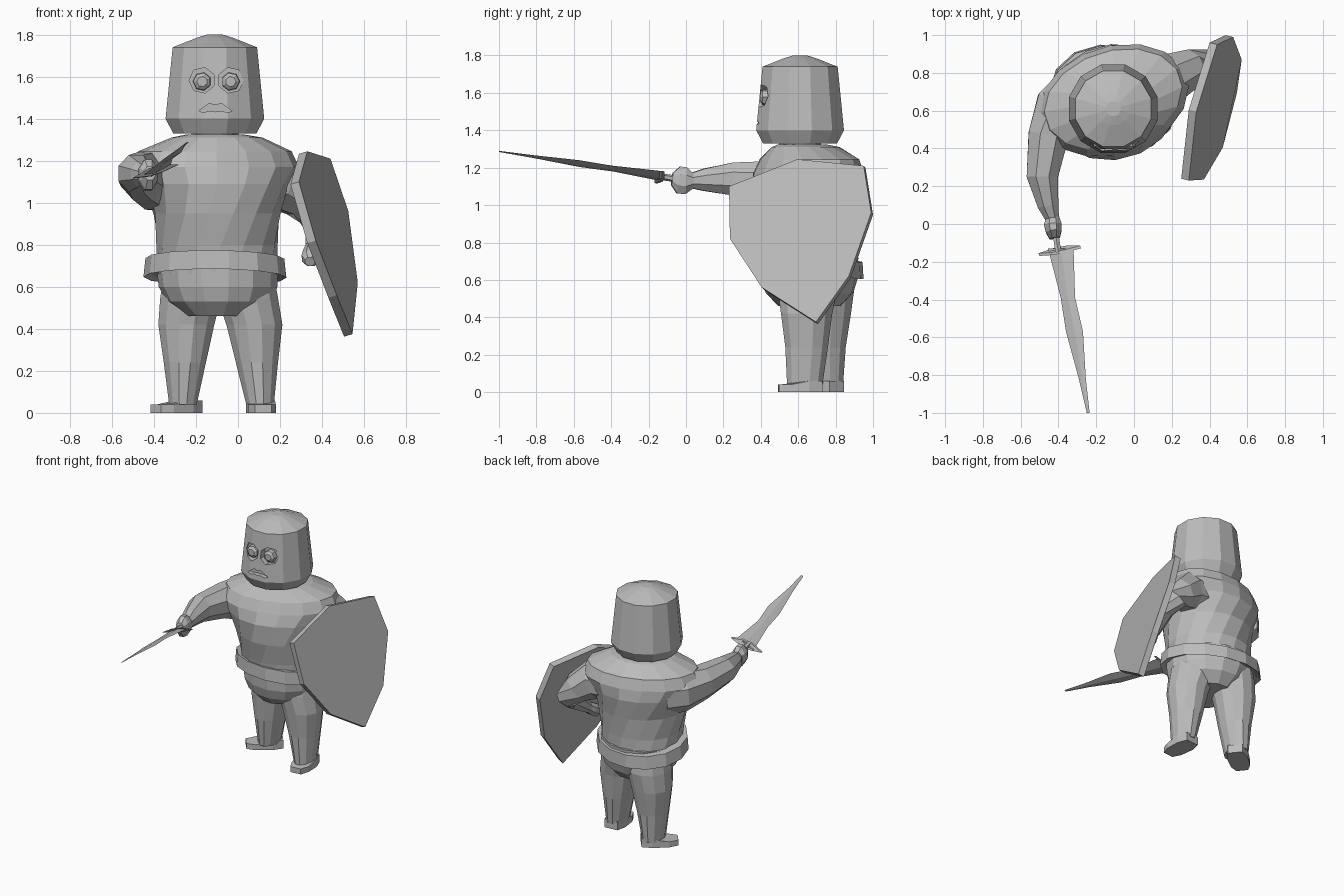
import bpy, bmesh, math
from mathutils import Vector

cube = bpy.data.objects.get("Cube")
if cube:
    bpy.data.objects.remove(cube)

grey = bpy.data.materials.new("plain grey")
grey.use_nodes = True
GREY = (0.5, 0.5, 0.5, 1)
grey.diffuse_color = GREY
grey.node_tree.nodes["Principled BSDF"].inputs["Base Color"].default_value = GREY


def skin(name, loops):
    """Bridge a row of equal point loops and cap both ends."""
    bm = bmesh.new()
    rows = [[bm.verts.new(p) for p in loop] for loop in loops]
    n = len(rows[0])
    for a, b in zip(rows, rows[1:]):
        for i in range(n):
            j = (i + 1) % n
            bm.faces.new((a[i], a[j], b[j], b[i]))
    bm.faces.new(rows[0][::-1])
    bm.faces.new(rows[-1])
    bmesh.ops.recalc_face_normals(bm, faces=bm.faces)
    mesh = bpy.data.meshes.new(name)
    bm.to_mesh(mesh)
    bm.free()
    mesh.materials.append(grey)
    obj = bpy.data.objects.new(name, mesh)
    bpy.context.collection.objects.link(obj)
    return obj


def ellipse(center, u, v, n):
    steps = [math.tau * (i + 0.5) / n for i in range(n)]
    return [Vector(center) + u * math.cos(t) + v * math.sin(t) for t in steps]


def column(name, rings, n=12):
    """Level rings: x, y, z, half width, half depth, turn in degrees."""
    loops = []
    for x, y, z, rx, ry, turn in rings:
        t = math.radians(turn)
        u = Vector((math.cos(t), math.sin(t), 0))
        v = Vector((-u.y, u.x, 0))
        loops.append(ellipse((x, y, z), u * rx, v * ry, n))
    return skin(name, loops)


def limb(name, path, n=8):
    """Rings square to a path: x, y, z, sideways radius, upright radius."""
    pts = [Vector(p[:3]) for p in path]
    loops = []
    for i, p in enumerate(path):
        d = pts[min(i + 1, len(pts) - 1)] - pts[max(i - 1, 0)]
        u = d.cross(Vector((0, 0, 1))).normalized()
        v = u.cross(d).normalized()
        loops.append(ellipse(pts[i], u * p[3], v * p[4], n))
    return skin(name, loops)


def prism(name, points, depth):
    """Extrude a closed outline along a vector."""
    pts = [Vector(p) for p in points]
    return skin(name, [pts, [p + Vector(depth) for p in pts]])


# Torso, twisted from the hips up to the shoulders
column("torso", [
    (-.10, .66, .66, .29, .25, -17), (-.10, .65, .80, .29, .265, -8),
    (-.10, .64, .95, .305, .29, 4), (-.11, .645, 1.09, .355, .305, 15),
    (-.11, .655, 1.17, .41, .285, 18), (-.11, .66, 1.245, .375, .255, 18),
    (-.10, .64, 1.31, .22, .18, 14), (-.11, .62, 1.325, .14, .13, 0)], 16)
column("hips", [
    (-.09, .66, .46, .15, .17, -17), (-.09, .66, .53, .25, .235, -17),
    (-.095, .66, .60, .285, .255, -17), (-.10, .66, .72, .295, .26, -17)], 14)
column("neck", [(-.11, .61, 1.29, .12, .12, 0), (-.11, .61, 1.38, .11, .11, 0)])

# Belt, riding high on the belly and lower at the back
belt = column("belt", [
    (-.11, .66, .66, .31, .255, -17), (-.11, .66, .645, .345, .285, -17),
    (-.11, .66, .735, .335, .28, -17), (-.11, .66, .735, .28, .23, -17)], 14)
for v in belt.data.vertices:
    v.co.z -= 0.14 * (v.co.y - 0.66) + 0.02 * (v.co.x + 0.11)

# Legs and feet
for side, hip, thigh, knee, ankle, heel, toe in (
        ("right", (-.225, .74), (-.246, .745), (-.253, .74), (-.262, .745),
         (-.24, .775), (-.345, .69)),
        ("left", (.045, .65), (.078, .645), (.09, .645), (.105, .635),
         (.105, .675), (.115, .555))):
    column(side + "_leg", [
        (*ankle, .04, .068, .098, 0), (*knee, .24, .104, .118, 0),
        (*thigh, .42, .138, .142, 0), (*hip, .55, .15, .165, 0),
        (*hip, .66, .13, .15, 0)], 12)
    h, t = Vector((*heel, 0)), Vector((*toe, 0))
    u = (t - h).normalized()
    w = Vector((-u.y, u.x, 0))
    outline = [h + w * .05 - u * .05, h + w * .07 + u * .02, t + w * .065,
               t + w * .04 + u * .06, t - w * .04 + u * .06, t - w * .065,
               h - w * .07 + u * .02, h - w * .05 - u * .05]
    foot = prism(side + "_foot", outline, (0, 0, .06))
    for v in foot.data.vertices:
        if v.co.z > .01 and (v.co - t).dot(u) > -.01:
            v.co.z = .04

# Right arm stretched forward with a fist
limb("right_arm", [
    (-.30, .70, 1.10, .15, .15), (-.385, .61, 1.11, .155, .155),
    (-.455, .46, 1.125, .115, .12), (-.485, .25, 1.14, .09, .095),
    (-.455, .10, 1.135, .06, .065), (-.43, .02, 1.13, .037, .042)])
limb("right_hand", [
    (-.43, .04, 1.13, .037, .042), (-.43, 0, 1.13, .05, .078),
    (-.425, -.04, 1.135, .045, .078), (-.42, -.075, 1.14, .03, .035)])

# Left arm bent at the elbow, forearm forward behind the shield
limb("left_arm", [
    (.10, .75, 1.10, .15, .14), (.21, .78, 1.09, .135, .135),
    (.305, .825, 1.02, .105, .105), (.36, .85, .95, .08, .08),
    (.38, .77, .89, .065, .065), (.36, .63, .79, .042, .042)])
limb("left_hand", [
    (.361, .64, .80, .035, .035), (.353, .59, .763, .045, .045),
    (.345, .54, .735, .045, .045), (.342, .51, .72, .025, .025)])

# Sword: grip, guard and wavy tapering blade
limb("sword_grip", [(-.43, .04, 1.125, .018, .018), (-.40, -.15, 1.155, .018, .018)], 6)
prism("sword_guard", [
    (-.505, -.155, 1.115), (-.42, -.125, 1.125), (-.36, -.115, 1.145),
    (-.285, -.115, 1.18), (-.36, -.135, 1.18), (-.43, -.15, 1.16)], (.004, -.014, .003))
blade = []
for y, left, right, z in ((-.13, -.455, -.32, 1.155), (-.39, -.388, -.312, 1.195),
                          (-.57, -.36, -.27, 1.222), (-.82, -.292, -.255, 1.26),
                          (-1, -.25, -.235, 1.287)):
    mid, roll = (left + right) / 2, (right - left) * .2
    thick = (right - left) * .08
    blade.append([(left, y, z - roll), (mid, y, z - thick),
                  (right, y, z + roll), (mid, y, z + thick)])
skin("sword_blade", blade)

# Shield, a tilted eight-sided slab
prism("shield", [
    (.29, .23, 1.10), (.33, .595, 1.245), (.44, .95, 1.21), (.525, .99, .96),
    (.57, .87, .62), (.545, .695, .375), (.47, .405, .56), (.37, .235, .82)],
    (-.04, .01, -.012))

# Helmet-shaped head with a domed lid
head = column("head", [
    (-.11, .61, z, r, r, 0) for z, r in
    ((1.33, .205), (1.40, .243), (1.74, .208), (1.785, .09), (1.80, .04))], 12)


def cut(name, points, depth):
    cutter = prism(name, points, depth)
    cutter.hide_render = True
    cutter.hide_viewport = True
    mod = head.modifiers.new(name, "BOOLEAN")
    mod.operation = "DIFFERENCE"
    mod.solver = "EXACT"
    mod.object = cutter


def ring(x, y, z, r, start, n=7):
    angles = [start + math.tau * i / n for i in range(n)]
    return [(x + r * math.cos(a), y, z + r * math.sin(a)) for a in angles]


# Eye sockets with faceted round eyes set inside
for side, sx in (("right", -1), ("left", 1)):
    x = -.103 + sx * .068
    start = math.pi if sx < 0 else 0
    cut(side + "_eye_cutter", ring(x, .30, 1.583, .062, start), (0, .14, 0))
    skin(side + "_eye", [ring(x, .45, 1.577, .045, start),
                         ring(x, .41, 1.577, .042, start),
                         ring(x, .397, 1.577, .025, start)])

# Drooping mouth slot
half = [(.03, 1.473), (.08, 1.437), (.06, 1.43), (.025, 1.437)]
mouth = [(-.108, .30, 1.465)] + [(-.108 + x, .30, z) for x, z in half]
mouth += [(-.108, .30, 1.433)] + [(-.108 - x, .30, z) for x, z in half[::-1]]
cut("mouth_cutter", mouth, (0, .11, 0))
